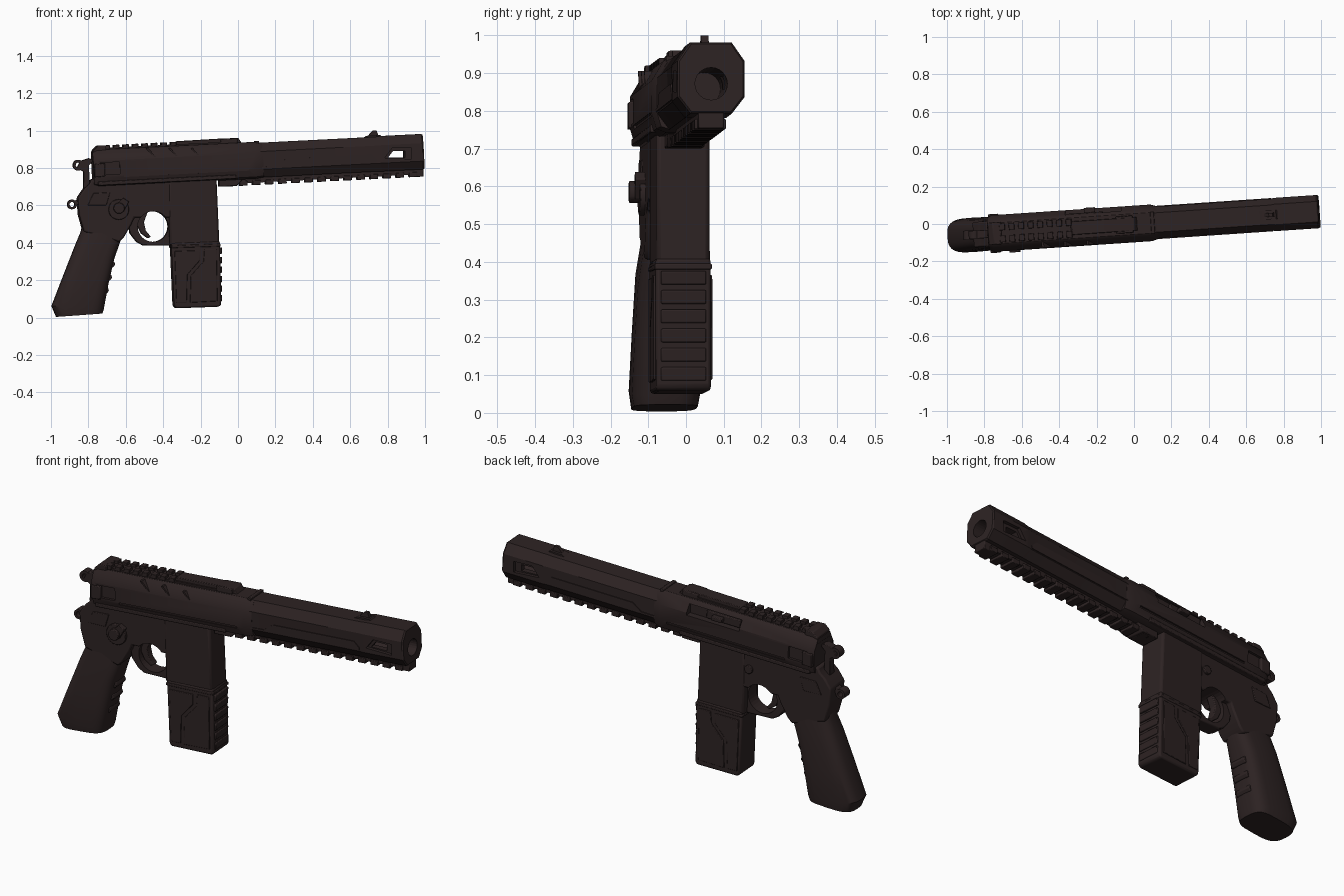
import bpy, bmesh, math
from mathutils import Matrix

if "Cube" in bpy.data.objects:
    bpy.data.objects.remove(bpy.data.objects["Cube"])

PITCH, YAW, PV = math.radians(2.9), math.radians(3.86), 0.83
M = (Matrix.Translation((0, 0, PV)) @ Matrix.Rotation(YAW, 4, 'Z')
     @ Matrix.Rotation(-PITCH, 4, 'Y') @ Matrix.Translation((0, 0, -PV)))
C, S = math.cos(PITCH), math.sin(PITCH)

steel = bpy.data.materials.new("dark brown steel")
steel.diffuse_color = (0.026, 0.0165, 0.0165, 1)
steel.use_nodes = True
steel.node_tree.nodes["Principled BSDF"].inputs["Base Color"].default_value = steel.diffuse_color


def loc(x, z):
    """Front-view grid reading -> gun's own level frame."""
    return x * C + (z - PV) * S, PV - x * S + (z - PV) * C


def make(name, bm, bevel=0):
    bmesh.ops.recalc_face_normals(bm, faces=bm.faces)
    me = bpy.data.meshes.new(name)
    bm.to_mesh(me)
    bm.free()
    me.materials.append(steel)
    o = bpy.data.objects.new(name, me)
    bpy.context.collection.objects.link(o)
    o.matrix_world = M
    if bevel:
        b = o.modifiers.new("bevel", 'BEVEL')
        b.width, b.segments, b.limit_method = bevel, 2, 'ANGLE'
    return o


def loft(name, rings, bevel=0):
    bm = bmesh.new()
    vs = [[bm.verts.new(p) for p in r] for r in rings]
    n = len(vs[0])
    for a, b in zip(vs, vs[1:]):
        for i in range(n):
            bm.faces.new((a[i], a[(i + 1) % n], b[(i + 1) % n], b[i]))
    bm.faces.new(vs[0])
    bm.faces.new(vs[-1])
    return make(name, bm, bevel)


def prism(name, pts, y0, y1, bevel=0, level=False):
    """Side profile extruded across the gun; level=True means gun-frame points."""
    p = pts if level else [loc(*q) for q in pts]
    return loft(name, [[(u, y, w) for u, w in p] for y in (y0, y1)], bevel)


def box(name, u0, u1, y0, y1, w0, w1, bevel=0):
    return prism(name, [(u0, w0), (u1, w0), (u1, w1), (u0, w1)], y0, y1, bevel, True)


def disc(name, x, z, r, y0, y1, n=24, bevel=0):
    t = [2 * math.pi * i / n for i in range(n)]
    return prism(name, [(x + r * math.cos(a), z + r * math.sin(a)) for a in t], y0, y1, bevel)


def cut(o, cutter, first=True):
    m = o.modifiers.new("cut", 'BOOLEAN')
    m.object, m.solver = cutter, 'EXACT'
    cutter.hide_render = True
    cutter.hide_viewport = True
    cutter.display_type = 'WIRE'


def section(u, half):
    return [(u, y, w) for y, w in half] + [(u, -y, w) for y, w in reversed(half)]


# barrel shroud, octagonal, with a slightly heavier nose
nose = [(.055, .932), (.089, .883), (.089, .787), (.055, .743)]
mid = [(.052, .929), (.085, .882), (.085, .787), (.053, .744)]
barrel = loft("barrel_shroud", [section(.08, mid), section(.74, mid), section(.76, nose),
                                section(.985, nose), section(.992, [(y * .95, .838 + (w - .838) * .95) for y, w in nose])])
bore = loft("bore_cutter", [[(u, .043 * math.cos(i * math.pi / 12), .822 + .043 * math.sin(i * math.pi / 12))
                             for i in range(24)] for u in (.72, 1.1)])
cut(barrel, bore)
cut(barrel, prism("vent_cutter", [(.80, .857), (.825, .89), (.89, .89), (.89, .857)], -.2, .2))
for s in (-1, 1):
    cut(barrel, prism("vent_recess_cutter", [(.78, .853), (.82, .906), (.925, .906), (.925, .848)], s * .072, s * .2))
    # raised lower handguard panel
    prism("handguard_panel", [(.12, .805), (.20, .81), (.25, .848), (.71, .872), (.74, .845), (.74, .83), (.12, .797)],
          s * .08, s * .089)
box("muzzle_foot", .93, .988, -.034, .034, .704, .75, .004)

# underside rail
box("lower_rail_base", -.07, .95, -.034, .034, .717, .75)
for i in range(15):
    u = -.07 + i * .07
    box("lower_rail_tooth", u, u + .043, -.042, .042, .704, .73, .003)
prism("lower_rail_mount", [(-.105, .70), (-.01, .704), (.04, .76), (-.105, .76)], -.05, .05, .004)

# front sight
prism("front_sight_base", [(.66, .955), (.69, .972), (.76, .976), (.78, .96)], -.024, .024)
prism("front_sight", [(.685, .96), (.722, 1.0), (.742, 1.0), (.755, .965)], -.01, .01)

# receiver, stepping down to the barrel
rec = [(.055, .935), (.066, .928), (.098, .875), (.098, .79), (.085, .748), (.06, .738)]
tip = [(.05, .928), (.06, .92), (.086, .872), (.086, .79), (.075, .752), (.05, .744)]
receiver = loft("receiver", [section(-.78, tip), section(-.755, rec), section(.09, rec), section(.13, tip)])
cut(receiver, box("port_cutter", -.36, -.06, .062, .2, .862, .915))
for s in (-1, 1):
    cut(receiver, box("rear_pocket_cutter", -.745, -.64, s * .085, s * .2, .80, .865))
    cut(receiver, box("side_groove_cutter", -.62, .05, s * .09, s * .2, .783, .793))
    box("receiver_foot_rail", -.76, -.02, s * .05, s * .094, .744, .765, .004)
    prism("rear_side_block", [(-.775, .75), (-.72, .755), (-.72, .825), (-.775, .82)], s * .08, s * .104, .004)
    # angled ribs on the upper slope
    for x in (-.5, -.38, -.26):
        if s < 0:
            prism("slope_rib", [(x, .905), (x + .045, .858), (x + .056, .858), (x + .011, .906)], s * .04, s * .094)
box("bolt", -.35, -.16, .05, .078, .868, .91, .004)
box("bolt_handle", -.26, -.20, .05, .104, .878, .9, .004)
box("joint_band", .095, .115, -.06, .06, .92, .94, .003)

# top rail and rear sight
box("top_rail_base", -.72, .0, -.045, .045, .925, .943)
for i in range(8):
    u = -.715 + i * .051
    for s in (-1, 1):
        box("top_rail_tooth", u, u + .03, s * .014, s * .05, .935, .957, .002)
prism("top_cover", [(-.34, .925), (-.33, .943), (-.08, .958), (.0, .96), (.02, .93)], -.036, .036, .003)
box("top_cover_latch", -.09, .0, -.046, .046, .93, .96, .004)
prism("rear_sight", [(-.785, .86), (-.78, .895), (-.755, .92), (-.71, .92), (-.71, .86)], -.06, .06, .004)

# hammer and rear loop
prism("hammer", [(-.865, .80), (-.845, .838), (-.80, .853), (-.775, .84), (-.80, .815),
                 (-.795, .70), (-.83, .69), (-.828, .78)], -.022, .022, .003)
for name, x, z, r, h in (("hammer_ring", -.857, .815, .029, .022), ("rear_ring", -.89, .605, .026, .025)):
    cut(disc(name, x, z, r, -h, h), disc(name + "_cutter", x, z, .014, -.1, .1))
prism("rear_ring_arm", [(-.873, .60), (-.83, .61), (-.83, .65), (-.88, .622)], -.022, .022, .003)

# lower frame, trigger guard and trigger
frame = prism("lower_frame", [(-.80, .715), (-.828, .69), (-.862, .64), (-.855, .55), (-.83, .46), (-.64, .405),
                              (-.615, .43), (-.575, .50), (-.56, .535), (-.36, .535), (-.36, .76), (-.79, .74)],
              -.068, .068, .008)
guard = prism("trigger_guard", [(-.60, .56), (-.58, .45), (-.545, .405), (-.51, .386), (-.36, .386), (-.36, .56)],
              -.038, .038, .006)
for o in (frame, guard):
    cut(o, disc("trigger_hole_cutter", -.458, .487, .082, -.2, .2, 32))
prism("trigger", [(-.535, .575), (-.48, .58), (-.505, .51), (-.495, .465), (-.468, .432), (-.485, .424),
                  (-.52, .45), (-.54, .49)], -.02, .02, .004)
disc("selector_plate", -.644, .578, .055, -.082, -.05, 20, .003)
disc("selector_knob", -.644, .585, .03, -.108, -.05, 12, .004)
prism("selector_lever", [(-.66, .60), (-.62, .565), (-.59, .62), (-.62, .64)], -.094, -.05, .003)
disc("magazine_button", -.40, .64, .022, .05, .08, 16, .003)
prism("frame_side_plate", [(-.81, .60), (-.78, .665), (-.69, .67), (-.71, .60)], -.073, .073, .003)

# grip, lofted with a rounded back
def grip_ring(x0, z0, x1, z1, h, n=28):
    r = []
    for i in range(n):
        a = 2 * math.pi * i / n
        c, s = math.cos(a), math.sin(a)
        k = .6 if c < 0 else .45
        f = .5 + .5 * math.copysign(abs(c) ** k, c)
        u, w = loc(x0 + (x1 - x0) * f, z0 + (z1 - z0) * f)
        r.append((u, h * math.copysign(abs(s) ** .65, s), w))
    return r

loft("grip", [grip_ring(*g) for g in (
    (-.825, .56, -.61, .50, .06), (-.843, .46, -.632, .405, .07), (-.872, .39, -.665, .31, .081),
    (-.935, .23, -.695, .18, .087), (-1.0, .062, -.72, .045, .092), (-.975, .004, -.727, .022, .086))])
for x, z in ((-.667, .285), (-.683, .215), (-.70, .145)):
    prism("grip_ridge", [(x - .04, z - .016), (x - .004, z - .016), (x + .006, z), (x, z + .016), (x - .04, z + .016)],
          -.045, .045, .004)

# magazine well and magazine
prism("magazine_well", [(-.378, .76), (-.12, .76), (-.104, .396), (-.37, .385)], -.071, .071, .012)
prism("magazine", [(-.362, .40), (-.102, .41), (-.094, .07), (-.106, .058), (-.335, .05), (-.347, .064)],
      -.073, .073, .012)
prism("magazine_lip", [(-.364, .372), (-.098, .38), (-.099, .396), (-.365, .386)], -.076, .076, .004)
for i in range(6):
    z = .085 + i * .051
    prism("magazine_rib", [(-.12, z), (-.091, z), (-.089, z + .036), (-.12, z + .036)], -.06, .06, .004)
prism("magazine_side_panel", [(-.262, .08), (-.258, .225), (-.19, .30), (-.185, .365), (-.12, .365), (-.115, .088)],
      -.078, .078, .003)
prism("magazine_rear_panel", [(-.335, .08), (-.28, .08), (-.276, .23), (-.21, .305), (-.21, .36), (-.345, .355)],
      -.077, .077, .003)

# shade smooth on curves, keep the edges crisp
bpy.ops.object.select_all(action='DESELECT')
for o in bpy.context.scene.objects:
    if not o.hide_render:
        o.select_set(True)
        bpy.context.view_layer.objects.active = o
bpy.ops.object.shade_smooth_by_angle(angle=math.radians(30))
